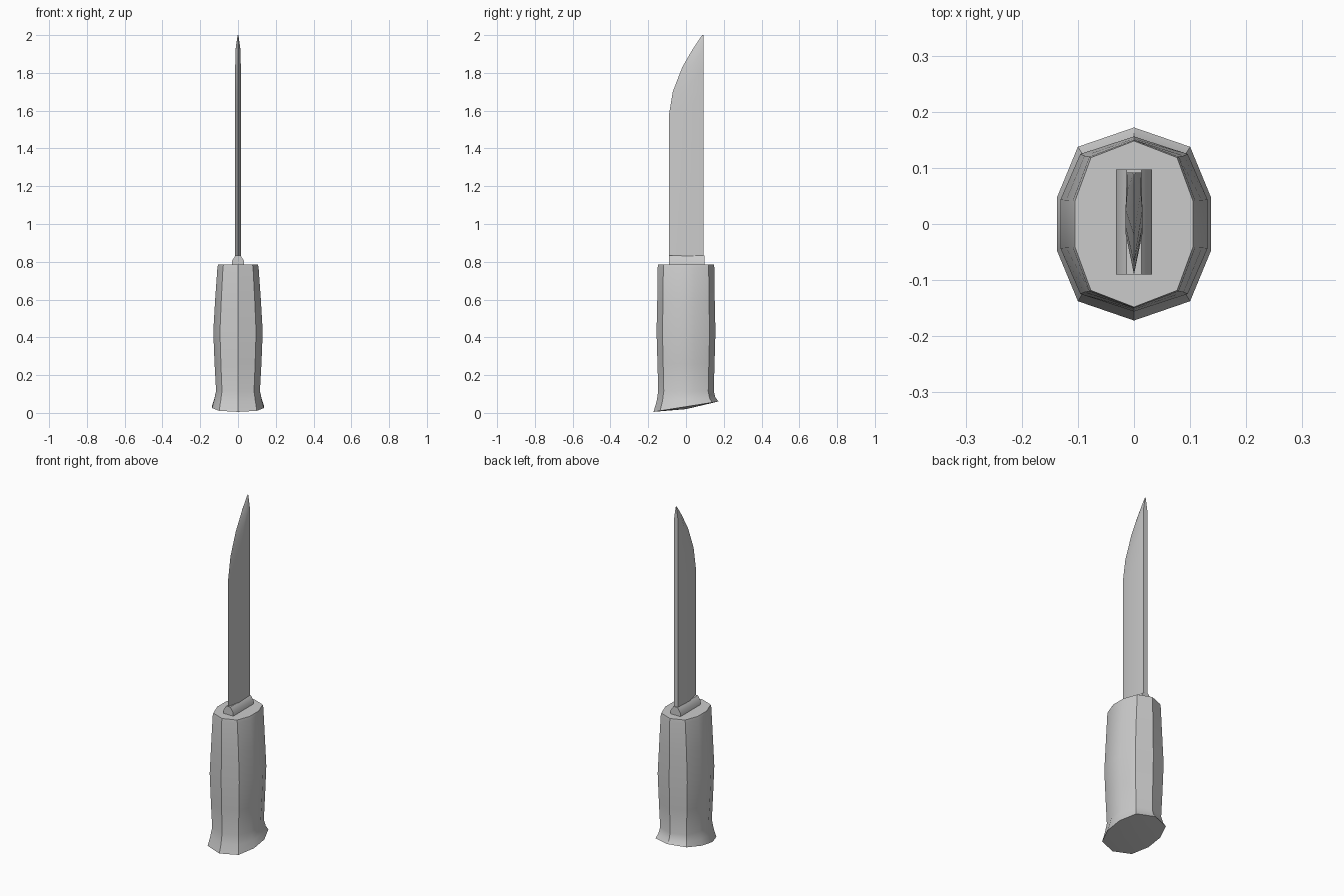
import bpy
import bmesh
import math

cube = bpy.data.objects.get("Cube")
if cube:
    bpy.data.objects.remove(cube, do_unlink=True)

grey = bpy.data.materials.new("plain_grey")
grey.use_nodes = True
colour = (0.6, 0.6, 0.6, 1)
grey.diffuse_color = colour
grey.node_tree.nodes["Principled BSDF"].inputs["Base Color"].default_value = colour


def loft(name, rings, bottom_centre=None):
    """Skin a stack of equal rings and close both ends."""
    bm = bmesh.new()
    loops = [[bm.verts.new(p) for p in ring] for ring in rings]
    for low, high in zip(loops, loops[1:]):
        for i in range(len(low)):
            j = (i + 1) % len(low)
            bm.faces.new((low[i], low[j], high[j], high[i]))
    bm.faces.new(loops[-1])
    if bottom_centre:
        centre = bm.verts.new(bottom_centre)
        base = loops[0]
        for i in range(len(base)):
            bm.faces.new((base[i], centre, base[(i + 1) % len(base)]))
    else:
        bm.faces.new(loops[0][::-1])
    bmesh.ops.recalc_face_normals(bm, faces=bm.faces)
    mesh = bpy.data.meshes.new(name)
    bm.to_mesh(mesh)
    bm.free()
    mesh.materials.append(grey)
    obj = bpy.data.objects.new(name, mesh)
    bpy.context.collection.objects.link(obj)
    bpy.ops.object.select_all(action="DESELECT")
    bpy.context.view_layer.objects.active = obj
    obj.select_set(True)
    bpy.ops.object.shade_smooth_by_angle(angle=math.radians(30))
    return obj


# Ten-sided grip outline, as fractions of half width and half depth
quarter = [(0, -1), (0.73, -0.8), (1, -0.28)]
right_half = quarter + [(x, -y) for x, y in reversed(quarter)]
outline = right_half + [(-x, y) for x, y in right_half[-2:0:-1]]

# Handle: height, half width, half depth, slope of the ring
stations = [
    (0.033, 0.137, 0.172, 0.16),
    (0.07, 0.126, 0.156, 0.07),
    (0.115, 0.116, 0.147, 0),
    (0.26, 0.124, 0.151, 0),
    (0.43, 0.131, 0.156, 0),
    (0.6, 0.121, 0.152, 0),
    (0.77, 0.109, 0.15, 0),
    (0.785, 0.105, 0.148, 0),
]
loft("handle",
     [[(x * w, y * d, z + slope * y * d) for x, y in outline]
      for z, w, d, slope in stations],
     bottom_centre=(0, 0, 0.02))

# Bolster: ridged collar between handle and blade
collar = [(0.033, 0.775), (0.031, 0.806), (0.018, 0.826), (0.013, 0.833)]
collar += [(-x, z) for x, z in reversed(collar)]
loft("bolster", [[(x, y, z) for x, z in collar] for y in (-0.09, 0.097)])

# Blade: cutting-edge profile as (edge y, height), wedge section with a flat spine
SPINE = 0.092
edge = [(-0.09, 0.8), (-0.09, 1.58), (-0.07, 1.7), (-0.02, 1.83),
        (0.035, 1.925), (0.075, 1.985), (0.086, 2.0)]
rings = []
for y, z in edge:
    room = SPINE - y
    shoulder = y + 0.4 * room
    t = 0.015 * min(1, room / 0.07)
    s = 0.013 * min(1, room / 0.05)
    rings.append([(0, y, z), (t, shoulder, z), (s, SPINE, z),
                  (-s, SPINE, z), (-t, shoulder, z)])
loft("blade", rings)
